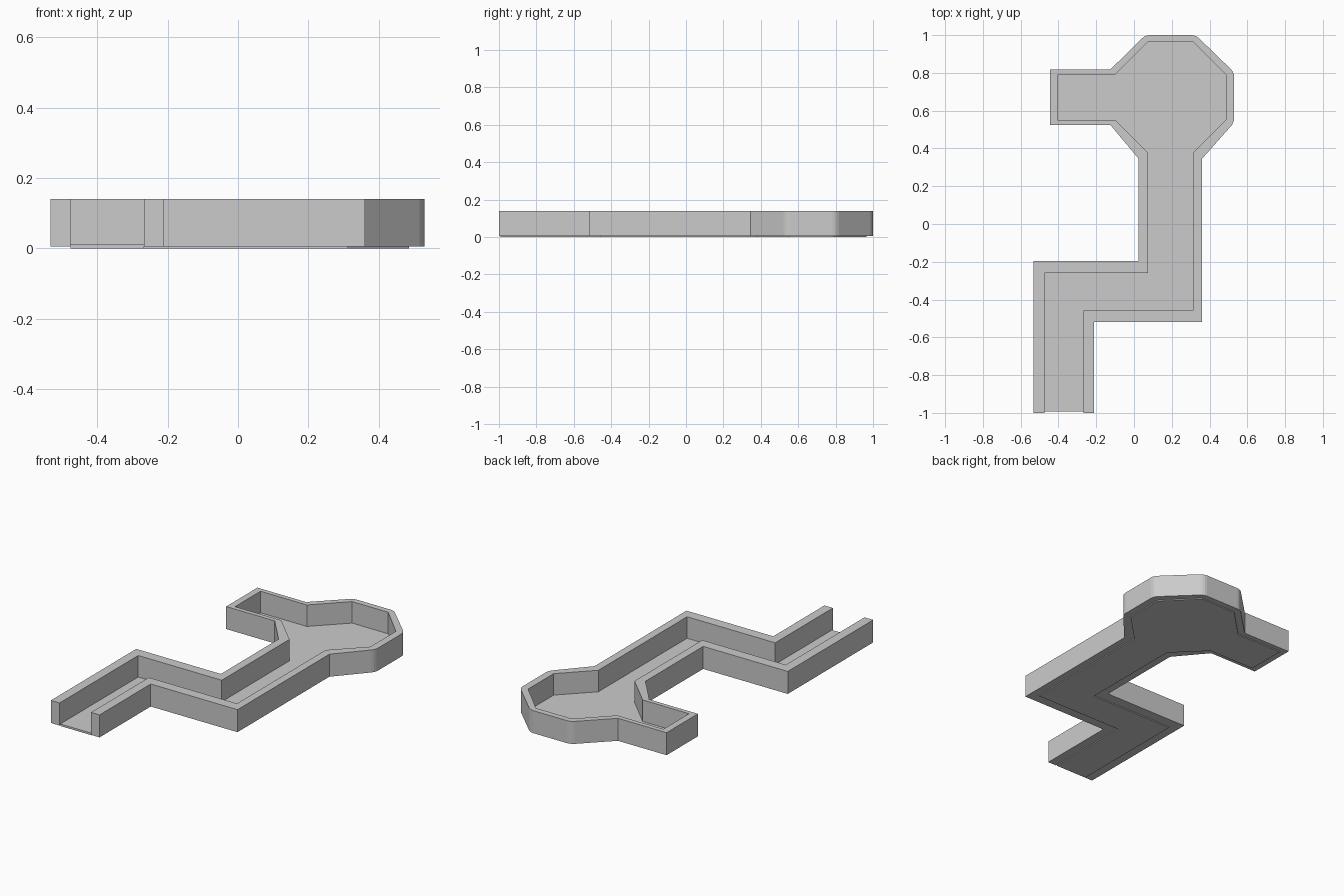
import bpy, bmesh
from mathutils import Vector

if "Cube" in bpy.data.objects:
    bpy.data.objects.remove(bpy.data.objects["Cube"])

# Matching floor-side and outside corners of the channel, walked from the open end
INNER = [(-.475, -1), (-.475, -.26), (.075, -.26), (.075, .377), (-.10, .55), (-.405, .55),
         (-.405, .79), (-.10, .79), (.075, .965), (.313, .965), (.486, .79), (.486, .55),
         (.313, .377), (.313, -.457), (-.267, -.457), (-.267, -1)]
OUTER = [(-.532, -1), (-.532, -.197), (.025, -.197), (.025, .345), (-.125, .524), (-.445, .524),
         (-.445, .818), (-.125, .818), (.06, 1), (.327, 1), (.53, .803), (.53, .537),
         (.36, .345), (.36, -.519), (-.211, -.519), (-.211, -1)]
ROUNDED = OUTER[8:12]


def extrude_faces(name, faces, z0, z1, rounded=()):
    """Extrude flat outlines upward, rounding the chosen upright corners."""
    bm = bmesh.new()
    for pts in faces:
        bm.faces.new([bm.verts.new((x, y, z0)) for x, y in pts])
    bmesh.ops.remove_doubles(bm, verts=bm.verts, dist=1e-5)
    ext = bmesh.ops.extrude_face_region(bm, geom=bm.faces[:])["geom"]
    for v in ext:
        if isinstance(v, bmesh.types.BMVert):
            v.co.z = z1
    bmesh.ops.recalc_face_normals(bm, faces=bm.faces)
    posts = [e for e in bm.edges
             if abs(e.verts[0].co.z - e.verts[1].co.z) > .01
             and any((e.verts[0].co.xy - Vector(p)).length < 1e-4 for p in rounded)]
    if posts:
        bmesh.ops.bevel(bm, geom=posts, offset=.022, offset_type='OFFSET',
                        segments=3, profile=.5, affect='EDGES')
    mesh = bpy.data.meshes.new(name)
    bm.to_mesh(mesh)
    bm.free()
    obj = bpy.data.objects.new(name, mesh)
    bpy.context.collection.objects.link(obj)
    return obj


# Thin floor slab, set back slightly at the open end
floor_pts = [(x, max(y, -.992)) for x, y in INNER]
extrude_faces("channel_floor", [floor_pts], 0, .012)

# Continuous wall around the channel, open at the front end
wall_quads = [(INNER[i], INNER[i + 1], OUTER[i + 1], OUTER[i]) for i in range(len(INNER) - 1)]
extrude_faces("channel_wall", wall_quads, .006, .14, ROUNDED)
